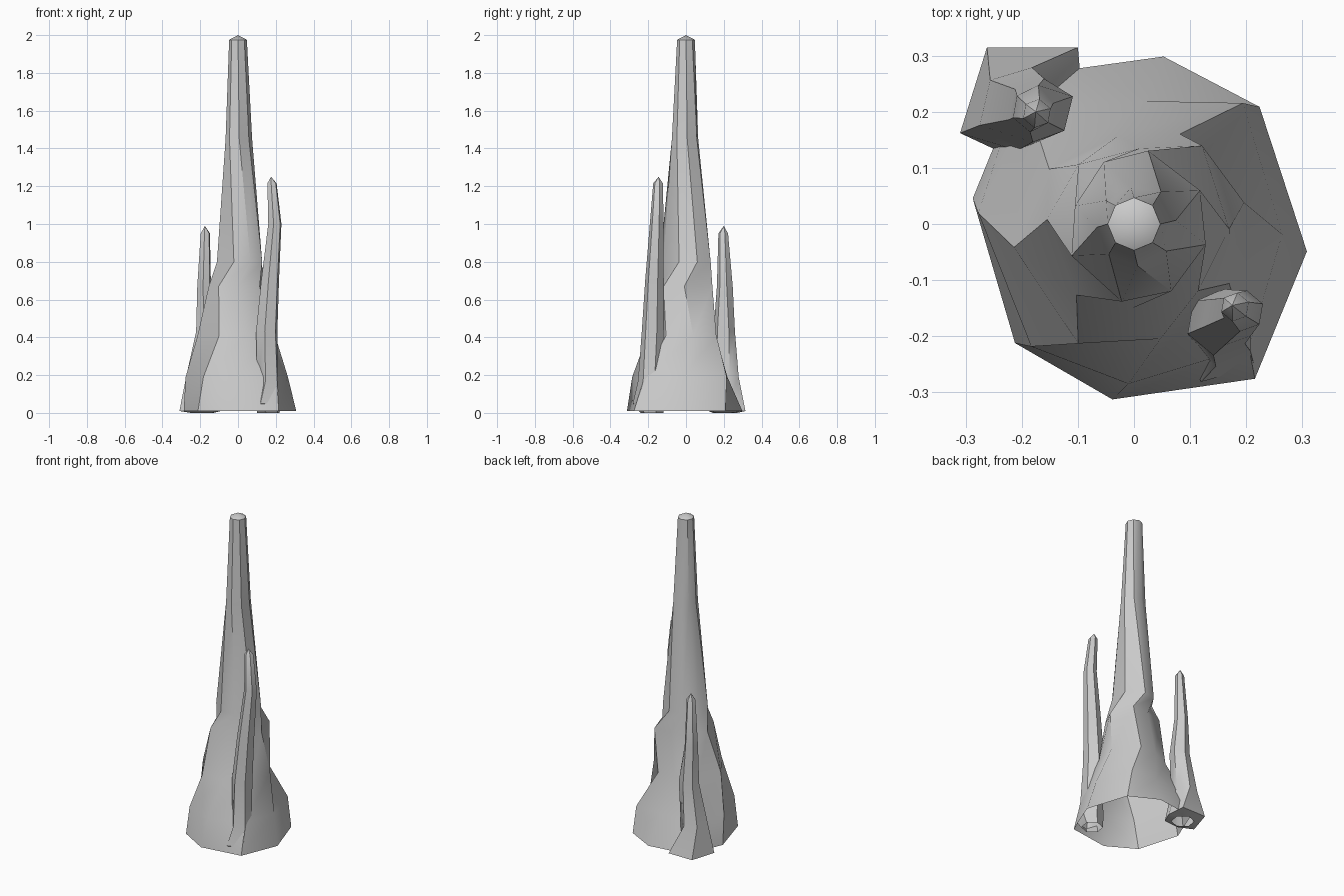
import bpy, math

def loft(name, rings, apex):
    """Skin rings of points and close the top to an apex; the underside stays open."""
    n = len(rings[0])
    verts = [p for r in rings for p in r]
    faces = []
    for k in range(len(rings) - 1):
        for i in range(n):
            j = (i + 1) % n
            faces.append((k*n + i, k*n + j, (k+1)*n + j, (k+1)*n + i))
    top = (len(rings) - 1) * n
    verts.append(apex)
    faces += [(top + i, top + (i+1) % n, len(verts) - 1) for i in range(n)]
    me = bpy.data.meshes.new(name)
    me.from_pydata(verts, [], faces)
    ob = bpy.data.objects.new(name, me)
    bpy.context.collection.objects.link(ob)
    bpy.ops.object.select_all(action='DESELECT')
    ob.select_set(True)
    bpy.context.view_layer.objects.active = ob
    bpy.ops.object.shade_smooth_by_angle(angle=math.radians(42))
    return ob

def ring(cx, cy, z, radii, angles, twist=0):
    return [(cx + r*math.cos(math.radians(a + twist)),
             cy + r*math.sin(math.radians(a + twist)), z)
            for r, a in zip(radii, angles)]

# Main spire: eight-sided, rings twisted back and forth, open underneath
ang = [-135, -97, -52, -9, 43, 80, 127, 171]
tip = [-135, -90, -45, 0, 45, 90, 135, 180]
rings = [
    ring(0, 0, 0.01, [.30, .315, .35, .312, .306, .303, .33, .291], ang),
    ring(0, 0, 0.19, [.285, .285, .30, .265, .29, .22, .28, .278], ang, 5),
    ring(0, 0, 0.41, [.235, .21, .20, .20, .18, .16, .18, .218], ang, 20),
    ring(0, 0, 0.67, [.163, .15, .165, .17, .185, .135, .145, .155], ang, 6),
    ring(0, 0, 0.80, [.14, .137, .133, .132, .133, .123, .11, .125], ang, 36),
    ring(0, 0, 1.45, [.07, .075, .075, .075, .075, .065, .065, .066], tip, 5),
    ring(0, 0, 1.975, [.047] * 8, tip),
]
loft("main_spire", rings, (0, 0, 2.0))

# Side spires: six-sided leaning shafts with a flared foot turned in underneath
six = [20, 80, 140, 200, 260, 320]
rings = [
    ring(.16, -.18, 0.0, [.062] * 6, six),
    ring(.16, -.19, 0.05, [.08, .07, .07, .07, .10, .085], [20, 80, 140, 200, 246, 310]),
    ring(.158, -.185, 0.17, [.055, .065, .065, .06, .07, .065], six),
    ring(.152, -.175, 0.43, [.06] * 6, six),
    ring(.17, -.167, 0.70, [.05] * 6, six),
    ring(.195, -.155, 1.00, [.037] * 6, six),
    ring(.18, -.148, 1.215, [.026] * 6, six),
]
loft("front_right_spire", rings, (.175, -.145, 1.25))

rings = [
    ring(-.19, .205, 0.0, [.065] * 6, six),
    [(-.09, .20, .01), (-.10, .315, .01), (-.262, .315, .01),
     (-.31, .162, .01), (-.22, .12, .01), (-.12, .13, .01)],
    ring(-.195, .205, 0.19, [.075, .075, .08, .085, .075, .07], six),
    ring(-.17, .205, 0.43, [.065, .055, .055, .055, .06, .06], six),
    ring(-.178, .203, 0.67, [.037, .045, .04, .04, .04, .037], six),
    ring(-.173, .197, 0.95, [.026] * 6, six),
]
loft("back_left_spire", rings, (-.175, .20, .99))
